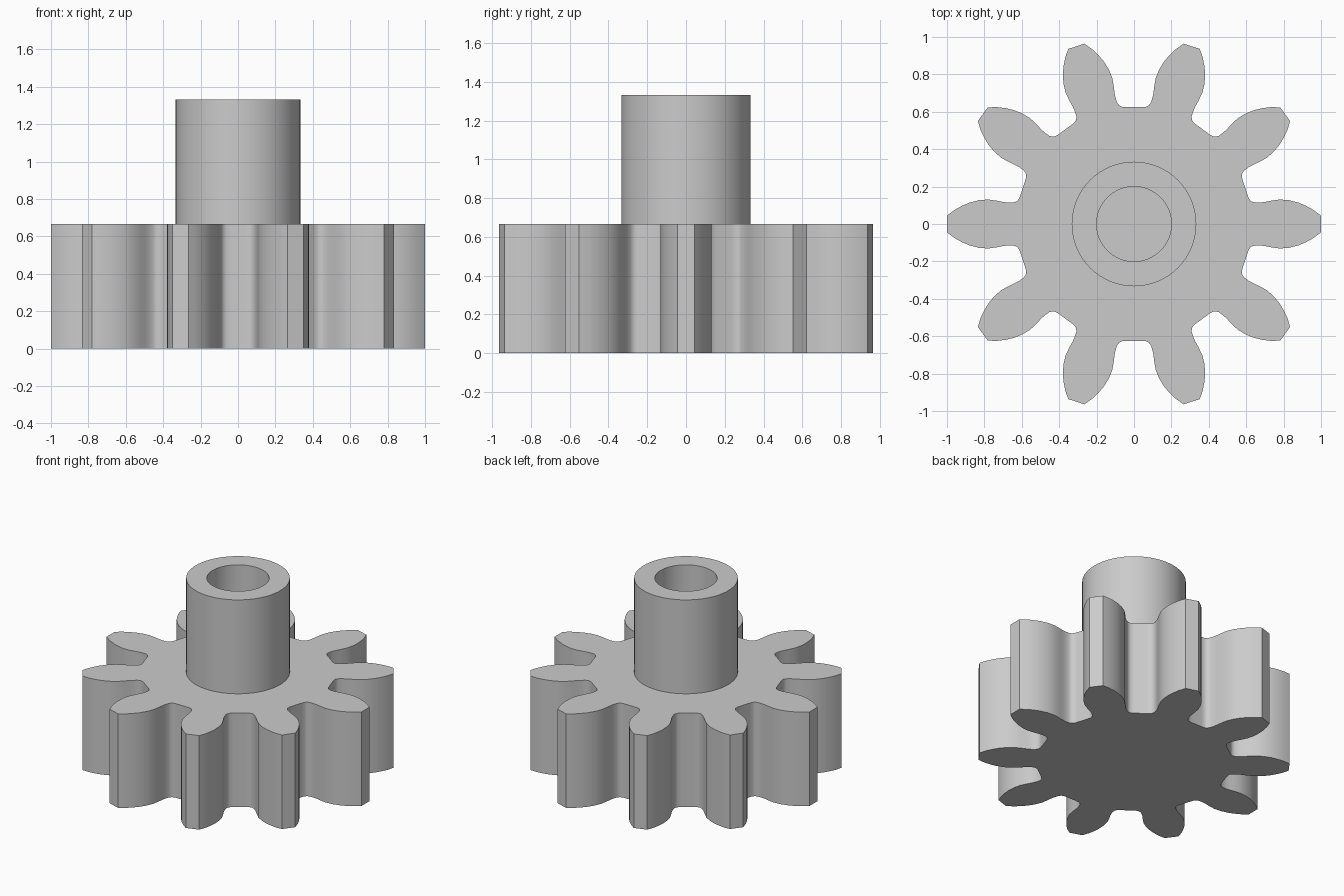
import bpy, bmesh
from math import pi, cos, sin, radians
from mathutils import Matrix, Vector

cube = bpy.data.objects.get("Cube")
if cube:
    bpy.data.objects.remove(cube, do_unlink=True)

TEETH = 10
GEAR_H = 0.667
TOP = 1.333
HUB_R, BORE_R = 0.333, 0.2
SEGMENTS = 64

grey = bpy.data.materials.new("plain grey")
grey.use_nodes = True
colour = (0.6, 0.6, 0.6, 1)
grey.diffuse_color = colour
grey.node_tree.nodes["Principled BSDF"].inputs["Base Color"].default_value = colour


def finish(name, bm, angle):
    """Turn a bmesh into a smooth-by-angle object."""
    bmesh.ops.recalc_face_normals(bm, faces=bm.faces)
    mesh = bpy.data.meshes.new(name)
    bm.to_mesh(mesh)
    bm.free()
    mesh.materials.append(grey)
    obj = bpy.data.objects.new(name, mesh)
    bpy.context.collection.objects.link(obj)
    bpy.ops.object.select_all(action="DESELECT")
    obj.select_set(True)
    bpy.context.view_layer.objects.active = obj
    bpy.ops.object.shade_smooth_by_angle(angle=radians(angle))
    return obj


# Gear: half a tooth from root to tip, mirrored and repeated around the axis
half = [(0.607, 0.155), (0.615, 0.134), (0.627, 0.121), (0.645, 0.115),
        (0.675, 0.115), (0.70, 0.118), (0.73, 0.124), (0.78, 0.131),
        (0.83, 0.127), (0.88, 0.114), (0.92, 0.097), (0.96, 0.075),
        (0.999, 0.045)]
tooth = [Vector((r, -w, 0)) for r, w in half]
tooth += [Vector((r, w, 0)) for r, w in reversed(half)]

bm = bmesh.new()
outline = []
for i in range(TEETH):
    turn = Matrix.Rotation(2 * pi * i / TEETH, 3, "Z")
    outline += [bm.verts.new(turn @ p) for p in tooth]
base = bm.faces.new(outline)
solid = bmesh.ops.extrude_face_region(bm, geom=[base], use_keep_orig=True)
for v in solid["geom"]:
    if isinstance(v, bmesh.types.BMVert):
        v.co.z = GEAR_H
finish("toothed_wheel", bm, 35)

# Hub: a lathed tube with a closed floor in its bore
bm = bmesh.new()
rings = []
for r, z in [(HUB_R, GEAR_H), (HUB_R, TOP), (BORE_R, TOP), (BORE_R, GEAR_H + 0.001)]:
    rings.append([bm.verts.new((r * cos(a), r * sin(a), z))
                  for a in (2 * pi * k / SEGMENTS for k in range(SEGMENTS))])
for lower, upper in zip(rings, rings[1:]):
    for k in range(SEGMENTS):
        n = (k + 1) % SEGMENTS
        bm.faces.new((lower[k], lower[n], upper[n], upper[k]))
bm.faces.new(rings[-1])
bm.faces.new(rings[0])
finish("hub_tube", bm, 35)
